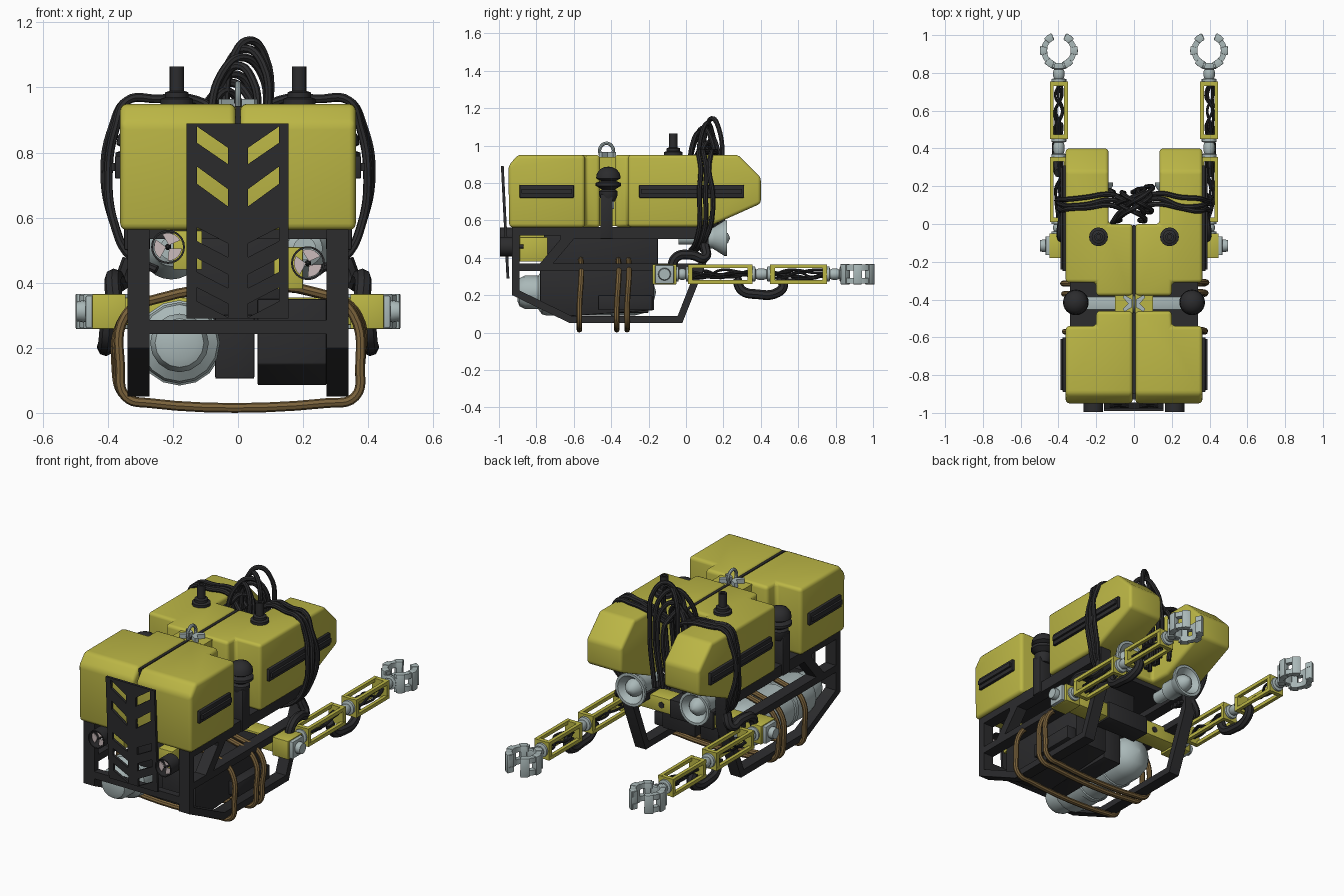
import bpy, bmesh, math, random
from mathutils import Vector

if "Cube" in bpy.data.objects:
    bpy.data.objects.remove(bpy.data.objects["Cube"])
random.seed(4)
MAT = {}
for k, c in dict(yellow=(.50, .47, .06, 1), black=(.025, .025, .027, 1), steel=(.40, .48, .48, 1),
                 brown=(.20, .125, .045, 1), blade=(.6, .5, .5, 1)).items():
    MAT[k] = bpy.data.materials.new(k)
    MAT[k].diffuse_color = c
# profile plane -> world: a, b lie in the plane, d runs along the named axis
MAP = {'x': lambda a, b, d: (d, a, b), 'y': lambda a, b, d: (a, d, b), 'z': lambda a, b, d: (a, b, d)}
def finish(name, bm, mat, bevel=0, cutters=(), seg=2):
    bmesh.ops.recalc_face_normals(bm, faces=bm.faces)
    me = bpy.data.meshes.new(name)
    bm.to_mesh(me)
    me.materials.append(MAT[mat])
    o = bpy.data.objects.new(name, me)
    bpy.context.collection.objects.link(o)
    bpy.ops.object.select_all(action='DESELECT')
    o.select_set(True)
    bpy.context.view_layer.objects.active = o
    for c in cutters:
        m = o.modifiers.new('cut', 'BOOLEAN')
        m.operation, m.object, m.solver = 'DIFFERENCE', c, 'EXACT'
        bpy.ops.object.modifier_apply(modifier=m.name)
        bpy.data.objects.remove(c)
    if bevel:
        m = o.modifiers.new('bevel', 'BEVEL')
        m.width, m.segments, m.limit_method, m.angle_limit = bevel, seg, 'ANGLE', math.radians(25)
        bpy.ops.object.modifier_apply(modifier=m.name)
    bpy.ops.object.shade_smooth_by_angle(angle=math.radians(35))
    return o
def prism(name, pts, plane, d0, d1, mat, **kw):
    bm = bmesh.new()
    lo, hi = ([bm.verts.new(MAP[plane](a, b, d)) for a, b in pts] for d in (d0, d1))
    for f in [lo, hi] + [(lo[i - 1], lo[i], hi[i], hi[i - 1]) for i in range(len(pts))]:
        bm.faces.new(f)
    return finish(name, bm, mat, **kw)
def box(name, x, y, z, mat, **kw):
    return prism(name, [(x[0], y[0]), (x[1], y[0]), (x[1], y[1]), (x[0], y[1])], 'z', *z, mat, **kw)
def lathe(name, prof, center, axis, mat, n=24, closed=False):
    bm = bmesh.new()
    rings = [[bm.verts.new(Vector(center) + Vector(MAP[axis](r * math.cos(t), r * math.sin(t), h)))
              for t in (2 * math.pi * i / n for i in range(n))] for r, h in prof]
    for p, q in list(zip(rings, rings[1:])) + ([(rings[-1], rings[0])] if closed else []):
        for i in range(n):
            bm.faces.new((p[i - 1], p[i], q[i], q[i - 1]))
    if not closed:
        bm.faces.new(rings[0])
        bm.faces.new(rings[-1])
    return finish(name, bm, mat)
def from_curve(cu):
    o = bpy.data.objects.new('tmp', cu)
    bpy.context.collection.objects.link(o)
    bm = bmesh.new()
    bm.from_mesh(bpy.data.meshes.new_from_object(o.evaluated_get(bpy.context.evaluated_depsgraph_get())))
    bpy.data.objects.remove(o)
    bmesh.ops.remove_doubles(bm, verts=bm.verts, dist=1e-5)
    return bm
def plate(name, loops, plane, d0, d1, mat, lean=0):
    cu = bpy.data.curves.new(name, 'CURVE')
    cu.dimensions, cu.fill_mode, cu.extrude = '2D', 'BOTH', (d1 - d0) / 2
    for pts in loops:
        s = cu.splines.new('POLY')
        s.points.add(len(pts) - 1)
        s.use_cyclic_u = True
        for p, c in zip(s.points, pts):
            p.co = (*c, 0, 1)
    bm = from_curve(cu)
    for v in bm.verts:
        v.co = MAP[plane](v.co.x, v.co.y, v.co.z + (d0 + d1) / 2 - lean * v.co.y)
    return finish(name, bm, mat)
def tube(name, pts, r, mat, closed=False):
    cu = bpy.data.curves.new(name, 'CURVE')
    cu.dimensions, cu.bevel_depth, cu.bevel_resolution, cu.resolution_u, cu.use_fill_caps = '3D', r, 2, 6, True
    s = cu.splines.new('BEZIER')
    s.bezier_points.add(len(pts) - 1)
    s.use_cyclic_u = closed
    for p, c in zip(s.bezier_points, pts):
        p.co = c
        p.handle_left_type = p.handle_right_type = 'AUTO'
    return finish(name, from_curve(cu), mat)
U = random.uniform
for s in (-1, 1):
    span = lambda a, b: sorted((s * a, s * b))
    # buoyancy blocks, split along the middle, notched around the posts
    notch = lambda y0, y1: box('cutter', span(.2, .5), (y0, y1), (.3, 1.2), 'yellow')
    prism('rear_float', [(-.945, .562), (-.95, .89), (-.90, .95), (-.46, .95), (-.46, .562)], 'x',
          *span(.007, .362), 'yellow', cutters=[notch(-.54, -.3)], bevel=.02, seg=3)
    prism('main_float', [(-.38, .565), (.12, .565), (.40, .69), (.40, .83), (.28, .95), (-.38, .95)], 'x',
          *span(.007, .362), 'yellow', bevel=.018, seg=3,
          cutters=[notch(-.6, -.31), box('cutter', span(-.1, .135), (0, .6), (.3, 1.2), 'yellow')])
    # side bumpers with a raised rib
    for y in ((-.89, -.60), (-.25, .31)):
        box('side_bumper', span(.35, .378), y, (.72, .79), 'black', bevel=.004)
        box('bumper_rib', span(.37, .39), (y[0] + .01, y[1] - .01), (.743, .768), 'black')
    # side frame
    plate('side_frame', [
        [(-.93, .565), (-.93, .20), (-.62, .05), (-.02, .05), (.12, .40), (.12, .565)],
        [(-.89, .52), (-.89, .37), (-.78, .37), (-.67, .50), (-.67, .52)],
        [(-.89, .33), (-.89, .225), (-.61, .088), (-.045, .088), (.05, .33)],
        [(-.60, .50), (-.71, .37), (.065, .37), (.09, .43), (.09, .50)]], 'x', *span(.272, .34), 'black')
    # sonar post with domed head
    box('sonar_post', span(.27, .35), (-.458, -.392), (.50, .74), 'black', bevel=.006)
    lathe('sonar_head', [(.035, .70), (.05, .735), (.05, .755), (.035, .765), (.068, .785), (.068, .80), (.04, .81),
                         (.066, .825), (.062, .85), (.045, .873), (.02, .885), (.001, .887)], (s * .308, -.415, 0), 'z', 'black')
    # top antennas
    lathe('top_antenna', [(.05, .94), (.05, .965), (.036, .97), (.036, .985), (.022, .99), (.022, 1.065), (.012, 1.065),
                          (.012, 1.03), (.001, 1.03)], (s * .188, -.068, 0), 'z', 'black', 16)
    # lamps
    lathe('lamp', [(.001, -.04), (.035, -.04), (.035, .05), (.055, .06), (.055, .14), (.06, .15), (.095, .205),
                   (.095, .22), (.08, .22), (.05, .18), (.045, .20), (.025, .225), (.001, .235)], (s * .205, 0, .505), 'y', 'steel')
    # thrusters
    tx, tz = s * .215, .485 - s * .025
    lathe('thruster_duct', [(.052, -.995), (.052, -.91), (.046, -.91), (.046, -.995)], (tx, 0, tz), 'y', 'black', closed=True)
    lathe('thruster_hub', [(.001, -.985), (.006, -.98), (.010, -.95), (.010, -.87), (.001, -.87)], (tx, 0, tz), 'y', 'black', 12)
    for k in range(3):
        an = [k * 2.094 + .5 + i * .3 for i in range(6)]
        prism('thruster_blade', [(tx + r * math.cos(t), tz + r * math.sin(t)) for r, t in [(.006, an[2])] + [(.043, t) for t in an]],
              'y', -.972, -.966, 'blade')
    box('thruster_mount', span(.11, .2), (-.89, -.74), (.38 if s > 0 else .44, .51 if s > 0 else .56), 'yellow', bevel=.004)
    # manipulator arm: cross beam, shoulder, two open cages, joints
    box('arm_beam', span(.13, .36), (-.165, -.06), (.27, .355), 'yellow', bevel=.004)
    lathe('beam_port', [(.018, -.07), (.018, -.057), (.001, -.057)], (s * .2, 0, .312), 'y', 'black', 12)
    X = s * .398
    box('arm_shoulder', span(.345, .448), (-.18, -.05), (.258, .365), 'yellow', bevel=.004)
    box('shoulder_plate', span(.44, .468), (-.165, -.065), (.262, .36), 'steel', bevel=.004)
    lathe('shoulder_pivot', [(.03, s * .46), (.034, s * .475), (.03, s * .497), (.001, s * .497)], (0, -.115, .312), 'x', 'steel', 16)
    for y0, y1 in ((.01, .355), (.45, .755)):
        for dx, dz in ((-1, -1), (-1, 1), (1, -1), (1, 1)):
            x, z = X + dx * .038, .312 + dz * .042
            box('arm_rail', (x - .01, x + .01), (y0, y1), (z - .01, z + .01), 'yellow')
        for y in (y0, y1 - .025):
            box('arm_end_cap', (X - .047, X + .047), (y, y + .025), (.261, .363), 'yellow')
        for k in range(4):
            tube('arm_cable', [(X + U(-.022, .022), y0 + (y1 - y0) * i / 4, .312 + U(-.025, .025)) for i in range(5)], .007, 'black')
    for y0, y1 in ((-.05, .01), (.355, .45), (.755, .835)):
        m, h = (y0 + y1) / 2, (y1 - y0) / 2
        lathe('arm_joint', [(.04, y0), (.04, y0 + .3 * h), (.025, y0 + .4 * h), (.03, m - .3 * h), (.03, m + .3 * h),
                            (.025, y1 - .4 * h), (.04, y1 - .3 * h), (.04, y1)], (X, 0, .312), 'y', 'steel', 16)
    # claw
    box('claw_palm', (X - .045, X + .045), (.825, .853), (.28, .345), 'steel', bevel=.004)
    for t in (-1, 1):
        def arc(a0, a1, r0, r1, n):
            an = [math.radians(a0 + (a1 - a0) * i / n) for i in range(n + 1)]
            return [(X + t * r * math.cos(a), .918 + r * math.sin(a)) for r, q in ((r1, an), (r0, an[::-1])) for a in q]
        for z in (.262, .333):
            prism('claw_finger', arc(-75, 68, .064, .094, 6), 'z', z, z + .03, 'steel')
        for a in (-68, -14, 38):
            prism('claw_knuckle', arc(a, a + 28, .062, .101, 2), 'z', .258, .366, 'steel', bevel=.003)
    # hoses at elbow and shoulder
    tube('elbow_hose', [(X, .27, .29), (X + s * .005, .30, .225), (X + s * .01, .38, .205), (X + s * .005, .48, .21),
                        (X, .52, .25), (X, .50, .29)], .026, 'black')
    tube('shoulder_hose', [(s * .33, .10, .47), (s * .36, .10, .40), (s * .375, .03, .415), (s * .385, -.05, .405),
                           (s * .38, -.08, .34)], .026, 'black')
    # cables draped over the main float
    for k in range(3):
        y, j = .075 + .03 * k, lambda: U(-.012, .012)
        tube('draped_cable', [(s * .03, y + j(), .90), (s * .13, y + .03 + j(), .962), (s * .25, y + j(), .965), (s * .34, y + j(), .96),
                              (s * (.375 + .005 * k), y + j(), .88), (s * (.398 + .006 * k), y + j(), .74),
                              (s * .38, y - .01 + j(), .58), (s * .33, y - .03 + j(), .48), (s * .25, y - .05, .44)], .0135, 'black')
    # lifting clamp halves
    prism('lift_clamp', [(s * .01, -.44), (s * .05, -.465), (s * .06, -.45), (s * .03, -.42), (s * .06, -.39),
                         (s * .05, -.375), (s * .01, -.40)], 'z', .935, .965, 'steel')
# dark seam, lifting bar and shackle
box('centre_seam', (-.008, .008), (-.90, -.005), (.58, .943), 'black')
box('float_bridge', (-.1, .1), (-.47, -.37), (.57, .94), 'yellow')
box('lift_bar', (-.25, .25), (-.455, -.385), (.66, .72), 'steel', bevel=.004)
tube('lift_shackle', [(0, -.455, .94), (0, -.46, .985), (0, -.425, 1.012), (0, -.39, .985), (0, -.395, .94)], .009, 'steel')
# slotted chevron panel
slots = [[(a * .126, z), (a * .03, z - d), (a * .03, z - d - h), (a * .126, z - h)] for a in (-1, 1) for z, h, d in
         ((.88, .05, .066), (.757, .053, .07), (.57, .042, .05), (.475, .042, .05), (.385, .042, .05))]
plate('chevron_panel', [[(-.158, .29), (.155, .29), (.155, .89), (-.158, .89)]] + slots, 'y', -.945, -.93, 'black', lean=.05)
# cross members and equipment
box('front_crossbar', (-.34, .34), (-.93, -.89), (.243, .285), 'black')
box('top_deck', (-.3, .3), (-.85, -.02), (.535, .563), 'black')
prism('battery_case', [(-.78, .35), (-.78, .15), (-.66, .085), (-.17, .12), (-.17, .35)], 'x', .06, .272, 'black', bevel=.005)
box('battery_lid', (.25, .33), (-.47, -.18), (.12, .20), 'black', bevel=.005)
box('control_case', (-.07, .05), (-.70, -.2), (.105, .33), 'black', bevel=.005)
box('core_case', (-.13, .13), (-.76, -.15), (.30, .54), 'black', bevel=.005)
box('beam_core', (-.14, .14), (-.17, -.05), (.26, .365), 'black', bevel=.005)
lathe('pressure_tank', [(.05, -.90), (.075, -.89), (.09, -.86), (.09, -.79), (.118, -.77), (.125, -.74), (.125, -.60), (.131, -.595),
                        (.131, -.57), (.125, -.565), (.125, -.40), (.131, -.395), (.131, -.37), (.125, -.365), (.125, -.28),
                        (.11, -.22), (.075, -.18), (.001, -.16)], (-.18, 0, .215), 'y', 'steel', 16)
# tall cable loops out of the slot
for k in range(7):
    h, w, c, y = 1.145 - .026 * k, .06 + .008 * (k % 3), .035 - .012 * k, .14 - .025 * (k % 4)
    d = U(.03, .08) * (-1) ** k
    tube('cable_loop', [(c - w * 1.1, y - d, .62), (c - w * 1.25, y - d, .9), (c - w * .8, y - d * .5, h - .05), (c, y, h),
                        (c + w * .8, y + d * .6, h - .05), (c + w, y + d, .9), (c + w * .5, y + d, .55)], .013, 'black')
# brown rope loops around the lower frame
for y, e in ((-.57, 0), (-.37, .006), (-.315, .012)):
    tube('rope_loop', [(-.362 - e, y, .14), (-.345, y, .05), (-.27, y, .03), (.27, y, .03), (.36, y, .05), (.375, y, .14),
                       (.355 + e, y + .01, .30), (.28, y + .01, .36), (-.27, y, .345), (-.345, y, .30)], .015, 'brown', True)

for m in bpy.data.materials:
    if m.users and not m.is_grease_pencil:
        m.use_nodes = True
        m.node_tree.nodes["Principled BSDF"].inputs["Base Color"].default_value = m.diffuse_color
